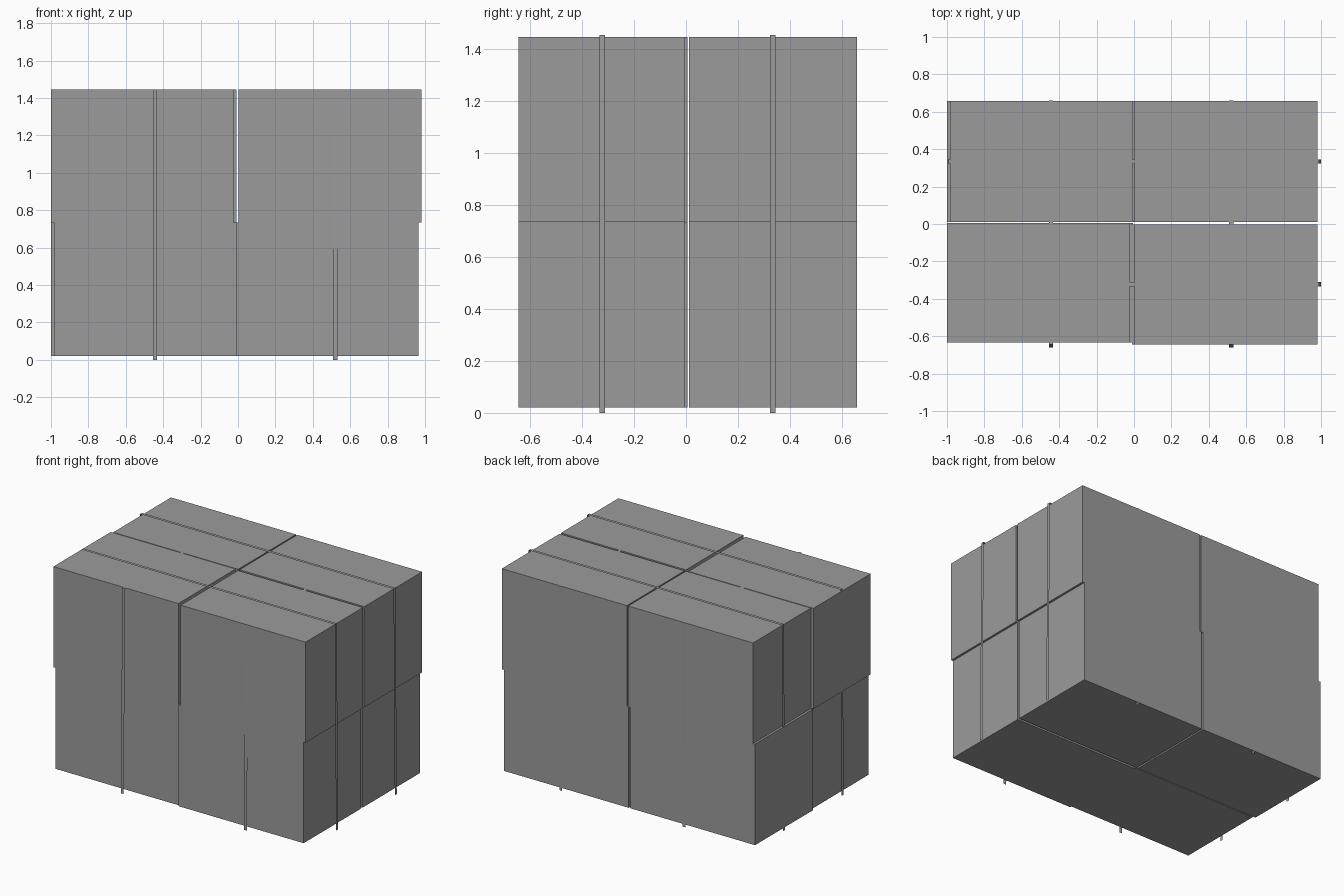
import bpy

if "Cube" in bpy.data.objects:
    bpy.data.objects.remove(bpy.data.objects["Cube"])

grey = bpy.data.materials.new("dark_grey")
grey.diffuse_color = (0.33, 0.33, 0.33, 1)
grey.use_nodes = True
grey.node_tree.nodes["Principled BSDF"].inputs["Base Color"].default_value = grey.diffuse_color


def box(name, x, y, z):
    bpy.ops.mesh.primitive_cube_add(size=1)
    obj = bpy.context.object
    obj.name = name
    obj.location = [(a + b) / 2 for a, b in (x, y, z)]
    obj.scale = [b - a for a, b in (x, y, z)]
    bpy.ops.object.transform_apply(location=True, scale=True)
    obj.data.materials.append(grey)


def strap(name, profile, across, width, along_x):
    """Flat open ribbon: profile points (u, z) swept to the strap width."""
    verts = []
    for u, z in profile:
        for side in (-width / 2, width / 2):
            v = across + side
            verts.append((u, v, z) if along_x else (v, u, z))
    faces = [(2 * i, 2 * i + 1, 2 * i + 3, 2 * i + 2) for i in range(len(profile) - 1)]
    if along_x:
        faces = [f[::-1] for f in faces]
    mesh = bpy.data.meshes.new(name)
    mesh.from_pydata(verts, [], faces)
    mesh.materials.append(grey)
    bpy.context.collection.objects.link(bpy.data.objects.new(name, mesh))


# Stacked cartons: two layers of four, each slightly shifted
W = 0.977
LAYERS = {"lower": (0.021, 0.735), "upper": (0.735, 1.446)}
DEPTHS = {"front_left": (-0.633, 0.006), "front_right": (-0.645, -0.004),
          "back_left": (0.012, 0.657), "back_right": (0.012, 0.657)}
LEFT_EDGE = {
    "lower": {"front_left": -0.983, "front_right": -0.012,
              "back_left": -1.0, "back_right": -0.012},
    "upper": {"front_left": -1.0, "front_right": 0.003,
              "back_left": -0.984, "back_right": 0.003},
}
for layer, z in LAYERS.items():
    for place, y in DEPTHS.items():
        x0 = LEFT_EDGE[layer][place]
        box(f"carton_{layer}_{place}", (x0, x0 + W), y, z)

# Long straps over the top, running left to right
for name, y in (("front", -0.322), ("back", 0.334)):
    strap(f"long_strap_{name}",
          [(-0.999, 0), (-0.992, 1.454), (0.99, 1.454), (1.0, 0)], y, 0.022, True)

# Cross straps, running front to back
for name, x in (("left", -0.443), ("right", 0.52)):
    strap(f"cross_strap_{name}",
          [(-0.66, 0), (-0.643, 1.446), (0.66, 1.446), (0.655, 0)], x, 0.022, False)
